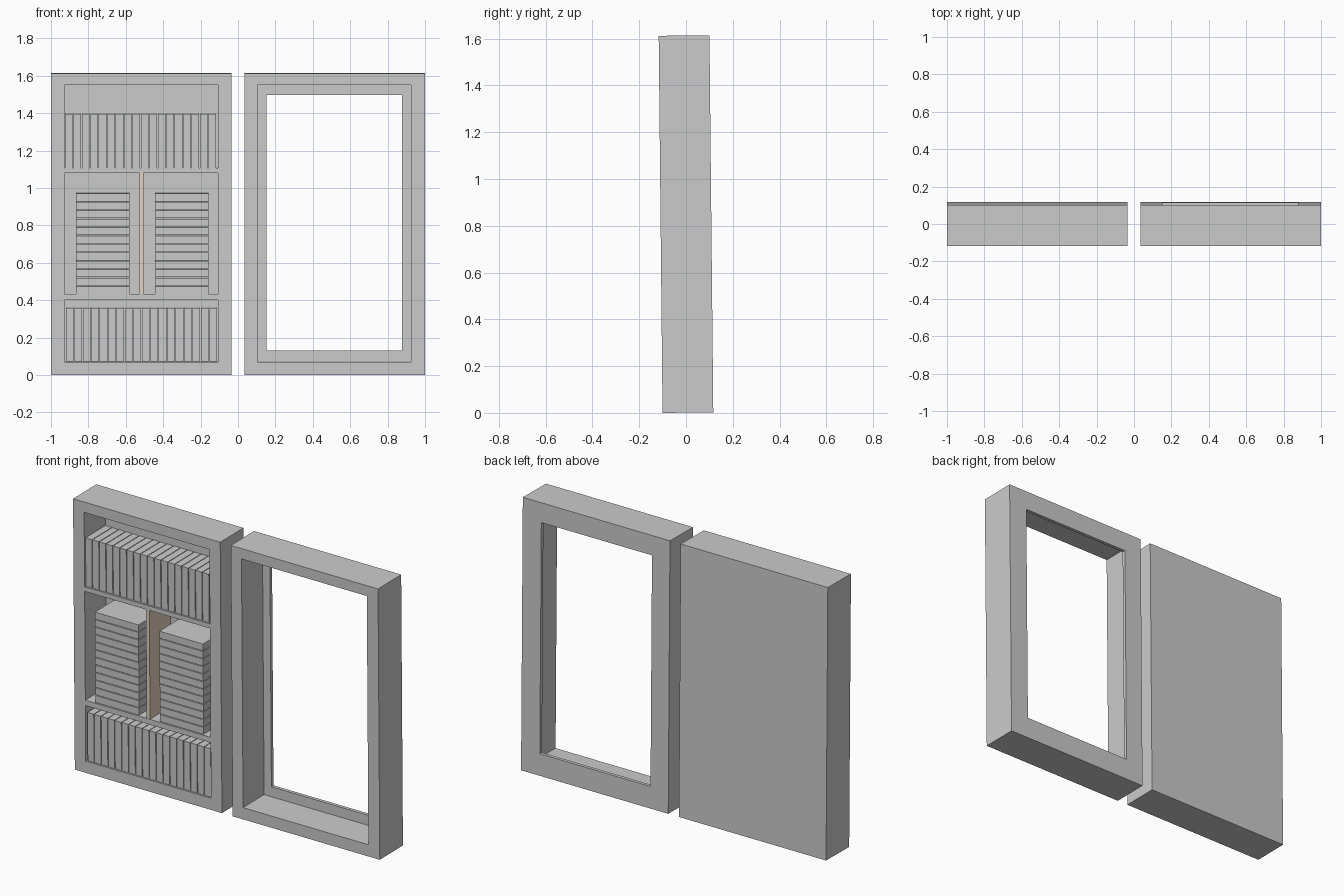
import bpy, bmesh
from mathutils import Matrix

if "Cube" in bpy.data.objects:
    bpy.data.objects.remove(bpy.data.objects["Cube"])

H, D = 1.612, 0.1085          # cabinet height, half depth
BACK = D - 0.02               # inner face of the back panel
LEAN = Matrix.Translation((0, 0.0082, 0.0011)) @ Matrix.Rotation(0.0102, 4, 'X')


def material(name, rgb):
    m = bpy.data.materials.new(name)
    m.diffuse_color = (*rgb, 1)
    m.use_nodes = True
    m.node_tree.nodes["Principled BSDF"].inputs["Base Color"].default_value = m.diffuse_color
    return m


def boxes(name, bounds, mat=None):
    """One object made of boxes given as (x0, x1, y0, y1, z0, z1)."""
    bm = bmesh.new()
    for x0, x1, y0, y1, z0, z1 in bounds:
        mid = Matrix.Translation(((x0 + x1) / 2, (y0 + y1) / 2, (z0 + z1) / 2))
        size = Matrix.Diagonal((x1 - x0, y1 - y0, z1 - z0, 1))
        bmesh.ops.create_cube(bm, size=1, matrix=mid @ size)
    me = bpy.data.meshes.new(name)
    bm.to_mesh(me)
    bm.free()
    me.transform(LEAN)
    if mat:
        me.materials.append(mat)
    ob = bpy.data.objects.new(name, me)
    bpy.context.collection.objects.link(ob)
    return ob


def carve(ob, bounds):
    """Cut box-shaped openings out of an object."""
    for b in bounds:
        cutter = boxes("cutter", [b])
        cutter.hide_render = True
        mod = ob.modifiers.new("opening", 'BOOLEAN')
        mod.operation, mod.solver, mod.object = 'DIFFERENCE', 'EXACT', cutter
        bpy.context.view_layer.objects.active = ob
        bpy.ops.object.modifier_apply(modifier=mod.name)
        bpy.data.objects.remove(cutter)


book_grey = material("book_grey", (0.66, 0.65, 0.64))
wood_tan = material("wood_tan", (0.78, 0.66, 0.54))

# Bookcase with three niches and a closed back
case = boxes("bookcase", [(-1, -0.035, -D, D, 0, H)])
carve(case, [(-0.928, -0.106, -D - 0.1, BACK, z0, z1)
             for z0, z1 in ((0.07, 0.40), (0.432, 1.08), (1.107, 1.55))])

# Upright divider in the middle niche
boxes("divider", [(-0.527, -0.505, -D + 0.002, BACK, 0.432, 1.08)], wood_tan)

# Open frame with a thin lip around the back
frame = boxes("open_frame", [(0.035, 1, -D, D, 0, H)])
carve(frame, [(0.104, 0.926, -D - 0.1, BACK, 0.07, 1.55),
              (0.152, 0.878, -D - 0.1, D + 0.1, 0.13, 1.495)])

# Standing book rows and lying book stacks
T, P = 0.041, 0.0451
Y0, Y1 = -D + 0.008, BACK - 0.004
for name, x, z in (("top_books", -0.925, 1.108), ("bottom_books", -0.920, 0.071)):
    boxes(name, [(x + i * P, x + i * P + T, Y0, Y1, z, z + 0.288)
                 for i in range(18)], book_grey)
for name, x in (("left_stack", -0.867), ("right_stack", -0.444)):
    boxes(name, [(x, x + 0.286, Y0, Y1, 0.433 + i * P, 0.433 + i * P + T)
                 for i in range(12)], book_grey)
